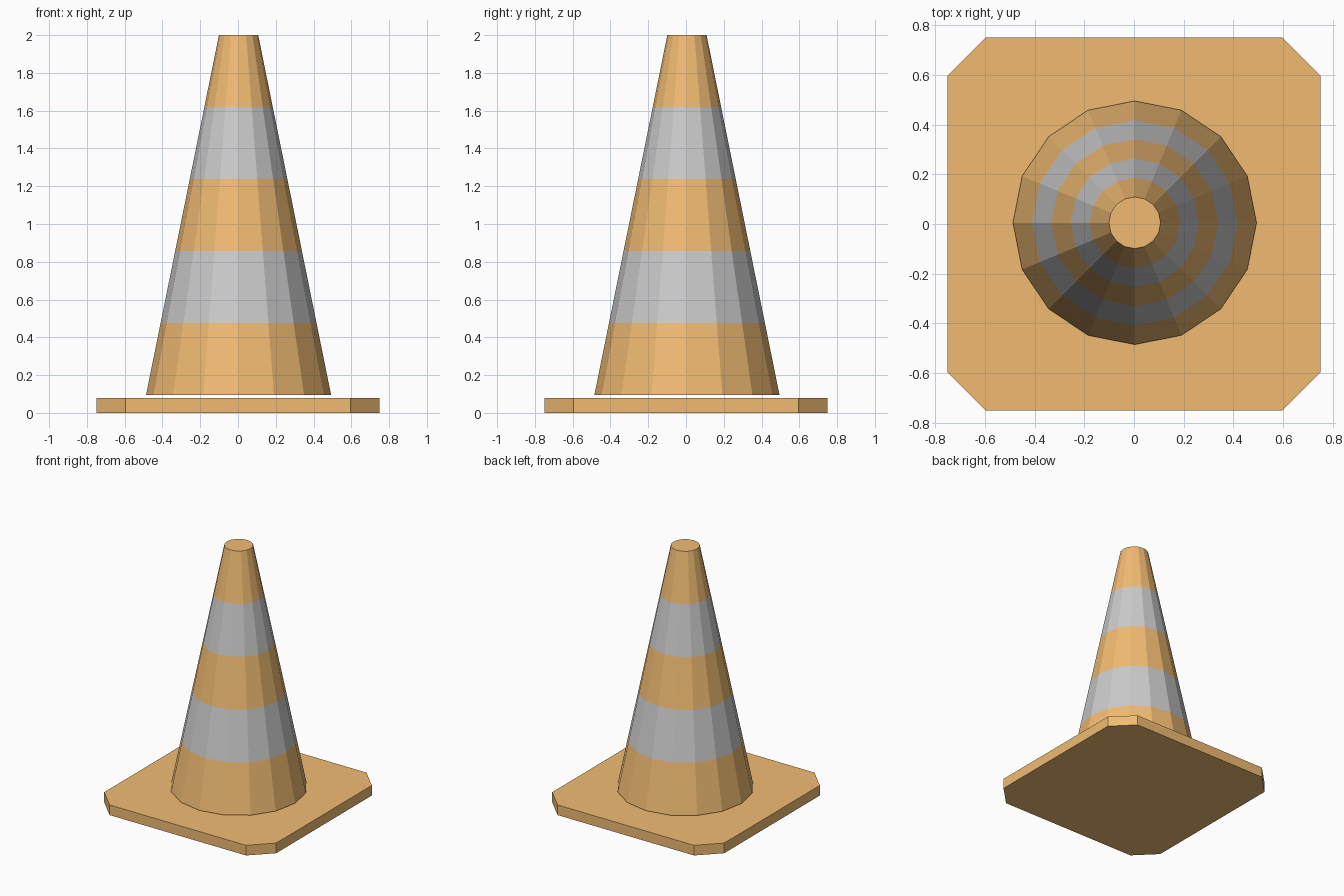
import bpy, bmesh, math

if "Cube" in bpy.data.objects:
    bpy.data.objects.remove(bpy.data.objects["Cube"])


def material(name, rgb):
    m = bpy.data.materials.new(name)
    m.diffuse_color = (*rgb, 1)
    m.use_nodes = True
    m.node_tree.nodes["Principled BSDF"].inputs["Base Color"].default_value = m.diffuse_color
    return m


orange = material("orange", (0.88, 0.50, 0.17))
grey = material("reflective_grey", (0.8, 0.8, 0.8))


def finish(name, bm, mats):
    bmesh.ops.recalc_face_normals(bm, faces=bm.faces)
    mesh = bpy.data.meshes.new(name)
    bm.to_mesh(mesh)
    bm.free()
    for m in mats:
        mesh.materials.append(m)
    obj = bpy.data.objects.new(name, mesh)
    bpy.context.collection.objects.link(obj)
    return obj


# Base plate: square slab with chamfered corners
HALF, CUT, THICK = 0.75, 0.595, 0.08
bm = bmesh.new()
outline = [(HALF, -CUT), (HALF, CUT), (CUT, HALF), (-CUT, HALF),
           (-HALF, CUT), (-HALF, -CUT), (-CUT, -HALF), (CUT, -HALF)]
slab = bm.faces.new([bm.verts.new((x, y, 0)) for x, y in outline])
top = bmesh.ops.extrude_face_region(bm, geom=[slab], use_keep_orig=True)
bmesh.ops.translate(bm, vec=(0, 0, THICK),
                    verts=[v for v in top["geom"] if isinstance(v, bmesh.types.BMVert)])
finish("base_plate", bm, [orange])

# Tapered body: five equal bands, alternately orange and grey, hovering just above the plate
SIDES, BANDS = 16, 5
Z0, Z1, R0, R1 = 0.095, 2.0, 0.49, 0.104
bm = bmesh.new()
rings = []
for i in range(BANDS + 1):
    t = i / BANDS
    r, z = R0 + (R1 - R0) * t, Z0 + (Z1 - Z0) * t
    rings.append([bm.verts.new((r * math.cos(a), r * math.sin(a), z))
                  for a in (math.tau * k / SIDES for k in range(SIDES))])
for i in range(BANDS):
    for k in range(SIDES):
        n = (k + 1) % SIDES
        f = bm.faces.new((rings[i][k], rings[i][n], rings[i + 1][n], rings[i + 1][k]))
        f.material_index = i % 2
bm.faces.new(rings[0])
bm.faces.new(rings[-1])
cone = finish("cone_body", bm, [orange, grey])
cone.location = (0.003, 0.005, 0)
